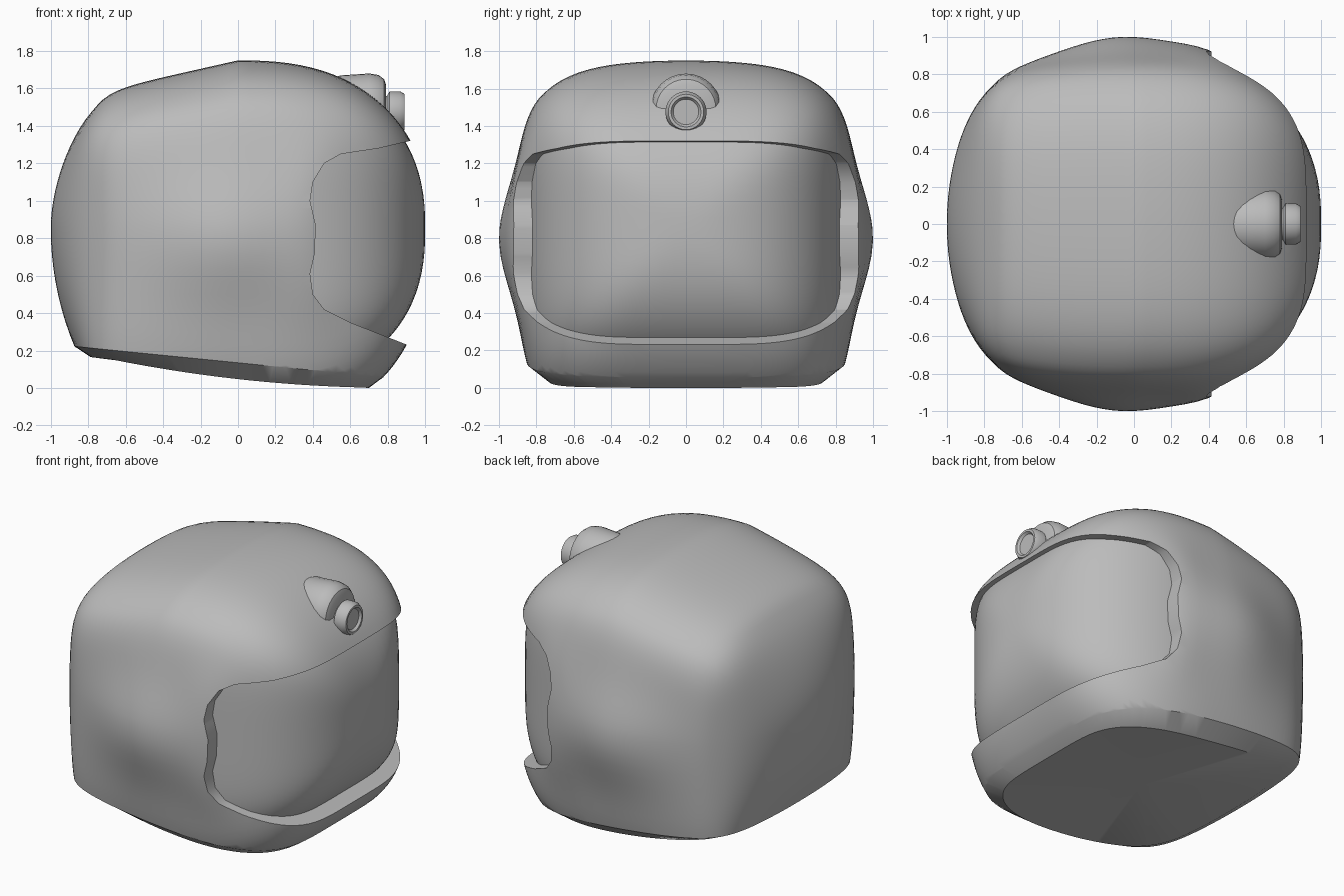
import bpy, bmesh, math

if "Cube" in bpy.data.objects:
    bpy.data.objects.remove(bpy.data.objects["Cube"], do_unlink=True)

grey = bpy.data.materials.new("helmet grey")
grey.use_nodes = True
grey.diffuse_color = (0.5, 0.5, 0.5, 1)
grey.node_tree.nodes["Principled BSDF"].inputs["Base Color"].default_value = (0.5, 0.5, 0.5, 1)

MID = 0.85  # height of the widest level


def finish(bm, name, smooth=True):
    bmesh.ops.recalc_face_normals(bm, faces=bm.faces)
    mesh = bpy.data.meshes.new(name)
    bm.to_mesh(mesh)
    bm.free()
    mesh.materials.append(grey)
    obj = bpy.data.objects.new(name, mesh)
    bpy.context.collection.objects.link(obj)
    if smooth:
        shade(obj)
    return obj


def shade(obj):
    bpy.ops.object.select_all(action='DESELECT')
    obj.select_set(True)
    bpy.context.view_layer.objects.active = obj
    bpy.ops.object.shade_smooth_by_angle(angle=math.radians(35))


def rounded_box(front, back, half_width, up, down, front_power, back_power, cuts):
    """Grid cube inflated to a rounded box, softer at the front than the back."""
    bm = bmesh.new()
    bmesh.ops.create_cube(bm, size=2)
    bmesh.ops.subdivide_edges(bm, edges=bm.edges, cuts=cuts, use_grid_fill=True)
    for v in bm.verts:
        x, y, z = v.co
        m = front_power if x > 0 else back_power
        f = (abs(y)**4.8 + abs(z)**4.8) ** (m / 4.8) + abs(x) ** m
        x, y, z = v.co * f ** (-1 / m)
        v.co = (x * (front if x > 0 else back), y * half_width, MID + z * (up if z > 0 else down))
    return bm


def bell(value, centre, width, power=2):
    return math.exp(-abs((value - centre) / width) ** power)


# Shell: rounded box with ear bulges, domed top and back, sloping rear roof
bm = rounded_box(1.02, 0.82, 0.88, 0.835, 1.05, 2.5, 8, 29)
for v in bm.verts:
    x, y, z = v.co
    d = z - MID
    side = min(1, abs(y) / 0.88) ** 4
    ear = 0.12 * bell(x, -0.05, 0.45) * bell(z, 0.8, 0.36)
    rim = 0.045 * bell(x, 0.42, 0.2) * bell(z, 0.83, 0.48, 4)
    taper = 1 + 0.06 * x * x if x > 0 else 1 - 0.11 * (x / 0.82) ** 2
    v.co.y = y * taper + math.copysign(side * (ear + rim), y)
    if x < 0:
        dome = max(0, 1 - 1.5 * y * y) * max(0, 1 - 1.75 * d * d)
        v.co.x -= 0.18 * (x / 0.82) ** 4 * dome
    if d > 0:
        v.co.z += 0.065 * (d / 0.835) ** 3 * max(0, 1 - y * y * 1.8)
        v.co.z -= 0.27 * d * max(0, -v.co.x)

# Tilted neck cut with a chamfered, closed underside
cut = bmesh.ops.bisect_plane(bm, geom=bm.verts[:] + bm.edges[:] + bm.faces[:], dist=1e-5,
                             plane_co=(0, 0, 0.135), plane_no=(0.1, 0, 1), clear_inner=True)
rim_edges = [e for e in cut["geom_cut"] if isinstance(e, bmesh.types.BMEdge)]
bmesh.ops.contextual_create(bm, geom=rim_edges)
base = max(bm.faces, key=lambda f: len(f.verts))
base = bmesh.ops.extrude_discrete_faces(bm, faces=[base])["faces"][0]
for v in base.verts:
    x, y, z = v.co
    sag = 0.03 * max(0, 1 - (x / 0.75) ** 2)
    v.co = (x * 0.9, y * 0.87, z - 0.05 - sag)
lowest = min(v.co.z for v in base.verts)
for v in base.verts:
    v.co.z -= lowest
bmesh.ops.poke(bm, faces=[base])
shell = finish(bm, "helmet_shell", smooth=False)

# Face opening: side outline extruded straight across
outline = [(1.2, 1.36), (0.92, 1.32), (0.75, 1.28), (0.55, 1.25), (0.46, 1.2), (0.4, 1.1),
           (0.385, 1.0), (0.415, 0.87), (0.41, 0.72), (0.385, 0.61), (0.4, 0.5),
           (0.46, 0.42), (0.6, 0.35), (0.88, 0.24), (1.2, 0.12)]
bm = bmesh.new()
face = bm.faces.new([bm.verts.new((x, -1.3, z)) for x, z in outline])
sweep = bmesh.ops.extrude_face_region(bm, geom=[face])["geom"]
bmesh.ops.translate(bm, vec=(0, 2.6, 0), verts=[g for g in sweep if isinstance(g, bmesh.types.BMVert)])
cutter = finish(bm, "opening_cutter", smooth=False)
cutter.hide_render = True
mod = shell.modifiers.new("face opening", 'BOOLEAN')
mod.object = cutter
mod.operation = 'DIFFERENCE'
mod.solver = 'EXACT'
bpy.ops.object.select_all(action='DESELECT')
shell.select_set(True)
bpy.context.view_layer.objects.active = shell
bpy.ops.object.modifier_apply(modifier=mod.name)
bpy.data.objects.remove(cutter, do_unlink=True)
shade(shell)

# Visor: smooth curved panel behind the opening
bm = rounded_box(1.0, 0.9, 0.865, 0.85, 0.85, 2.4, 4, 27)
bmesh.ops.delete(bm, geom=[v for v in bm.verts if v.co.x < 0.25 or not 0.14 < v.co.z < 1.42],
                 context='VERTS')
visor = finish(bm, "visor")
# keep the outward side of the open panel
if sum(p.normal.x * p.area for p in visor.data.polygons) < 0:
    visor.data.flip_normals()


def lathe(name, profile, z, segments=32):
    """Spin (x, radius) points around an axis along x."""
    bm = bmesh.new()
    verts = [bm.verts.new((x, 0, z + r)) for x, r in profile]
    edges = [bm.edges.new(pair) for pair in zip(verts, verts[1:])]
    bmesh.ops.spin(bm, geom=verts + edges, cent=(0, 0, z), axis=(1, 0, 0),
                   angle=math.tau, steps=segments)
    bmesh.ops.remove_doubles(bm, verts=bm.verts, dist=1e-4)
    return finish(bm, name)


# Lamp housing half sunk in the forehead, and the recessed lamp
lathe("lamp_housing", [(0.3, 0), (0.42, 0.14), (0.55, 0.18), (0.7, 0.19), (0.75, 0.182),
                       (0.78, 0.16), (0.79, 0.13), (0.79, 0)], 1.49)
lathe("lamp", [(0.74, 0.08), (0.795, 0.085), (0.81, 0.11), (0.865, 0.11), (0.89, 0.095),
               (0.89, 0.08), (0.875, 0.068), (0.875, 0)], 1.475)
